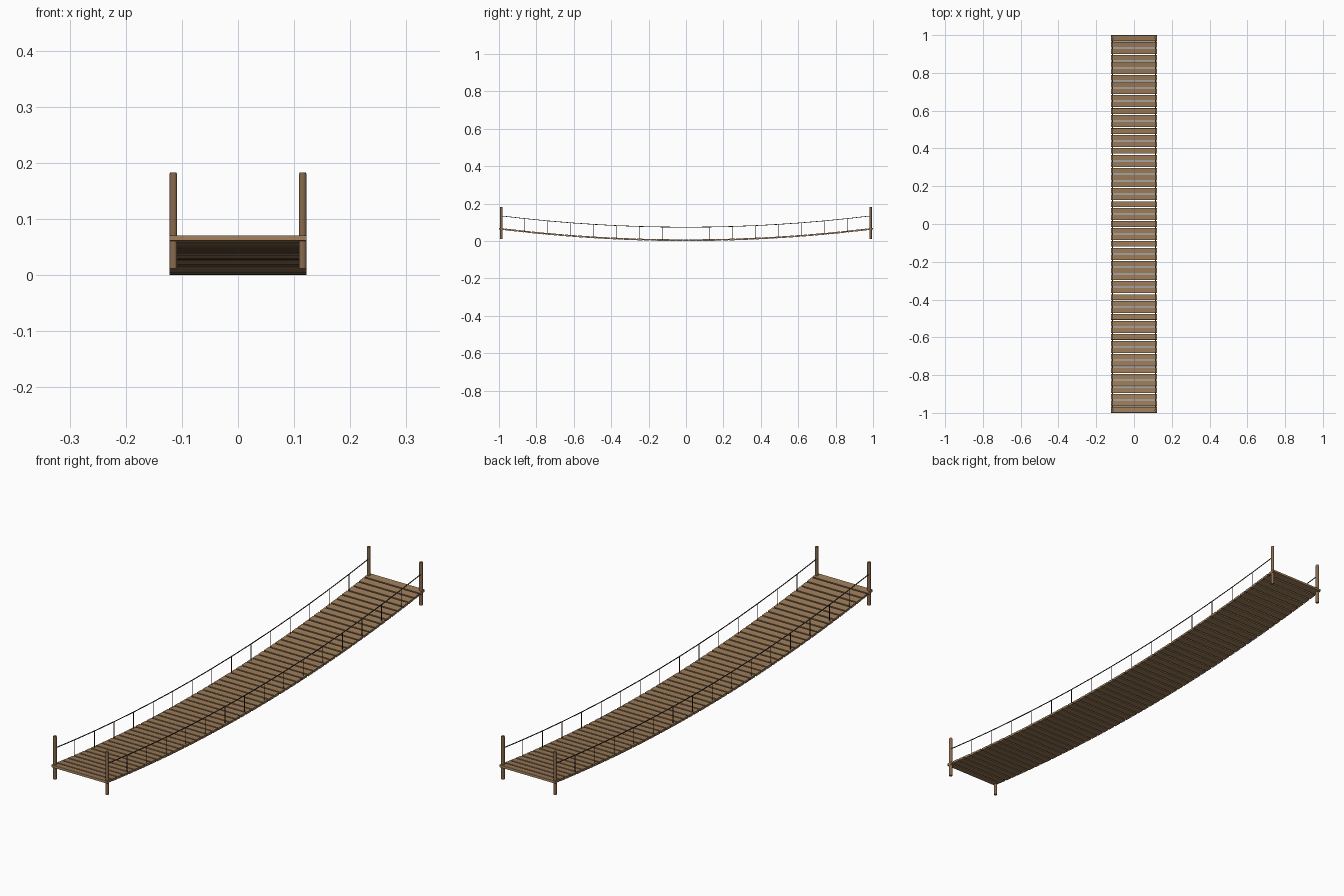
import bpy, bmesh, math
from mathutils import Matrix, Vector

if "Cube" in bpy.data.objects:
    bpy.data.objects.remove(bpy.data.objects["Cube"])

END = 0.985      # y of the last plank
SAG = 0.060      # height difference between ends and middle
HALF = 0.122     # half deck width
SIDE = 0.115     # x of posts and ropes
THICK = 0.009
PLANKS = 57
BAYS = 16


def material(name, color):
    m = bpy.data.materials.new(name)
    m.diffuse_color = (*color, 1)
    m.use_nodes = True
    m.node_tree.nodes["Principled BSDF"].inputs["Base Color"].default_value = m.diffuse_color
    return m


wood = material("plank_wood", (0.33, 0.20, 0.10))
post_wood = material("post_wood", (0.25, 0.145, 0.075))
rope_mat = material("rope_dark", (0.045, 0.035, 0.025))


def deck_z(y):
    return THICK / 2 + SAG * (y / END) ** 2


def finish(bm, name, mat, smooth=False):
    bmesh.ops.recalc_face_normals(bm, faces=bm.faces)
    me = bpy.data.meshes.new(name)
    bm.to_mesh(me)
    bm.free()
    me.materials.append(mat)
    ob = bpy.data.objects.new(name, me)
    bpy.context.collection.objects.link(ob)
    return ob


def rod(bm, a, b, r, sides):
    a, b = Vector(a), Vector(b)
    d = b - a
    rot = d.to_track_quat('Z', 'Y').to_matrix().to_4x4()
    bmesh.ops.create_cone(bm, cap_ends=True, segments=sides, radius1=r, radius2=r,
                          depth=d.length, matrix=Matrix.Translation((a + b) / 2) @ rot)


def rope(name, x, lift, r):
    cu = bpy.data.curves.new(name, 'CURVE')
    cu.dimensions = '3D'
    cu.bevel_depth = r
    cu.bevel_resolution = 1
    cu.use_fill_caps = True
    sp = cu.splines.new('POLY')
    sp.points.add(BAYS)
    for i, p in enumerate(sp.points):
        y = -END + 2 * END * i / BAYS
        p.co = (x, y, deck_z(y) + lift, 1)
    cu.materials.append(rope_mat)
    ob = bpy.data.objects.new(name, cu)
    bpy.context.collection.objects.link(ob)


# Deck planks, each tilted to follow the sag
bm = bmesh.new()
for i in range(PLANKS):
    y = -END + 2 * END * i / (PLANKS - 1)
    slope = math.atan(2 * SAG * y / END ** 2)
    mat = (Matrix.Translation((0, y, deck_z(y))) @ Matrix.Rotation(slope, 4, 'X')
           @ Matrix.Diagonal((2 * HALF, 0.0293, THICK, 1)))
    bmesh.ops.create_cube(bm, size=1, matrix=mat)
finish(bm, "deck_planks", wood)

for side, x in (("left", -SIDE), ("right", SIDE)):
    # End posts with a slightly chamfered top
    for end, y in (("front", -0.987), ("back", 0.987)):
        bm = bmesh.new()
        rod(bm, (x, y, 0.012), (x, y, 0.181), 0.0067, 12)
        rod(bm, (x, y, 0.181), (x, y, 0.183), 0.0058, 12)
        finish(bm, f"{end}_{side}_post", post_wood)

    # Handrail rope and rope threaded along the deck edge
    rope(f"{side}_handrail_rope", x, 0.0695, 0.0019)
    rope(f"{side}_deck_rope", x, 0.0, 0.0025)

    # Vertical hangers between deck and handrail
    bm = bmesh.new()
    for i in range(1, BAYS):
        y = -END + 2 * END * i / BAYS
        rod(bm, (x, y, deck_z(y)), (x, y, deck_z(y) + 0.0695), 0.0013, 6)
    finish(bm, f"{side}_hangers", rope_mat)
